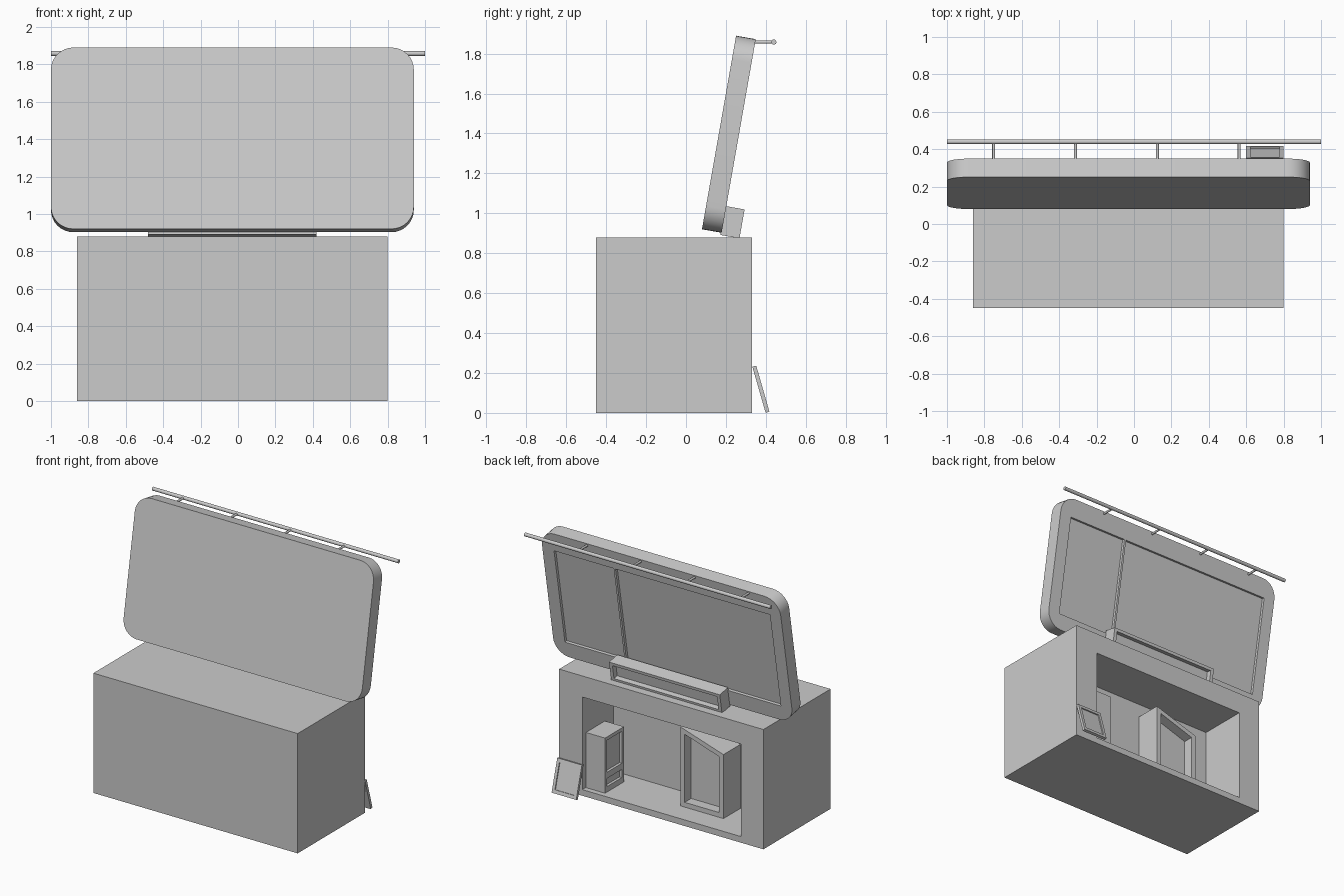
import bpy, bmesh, math
from mathutils import Vector

if "Cube" in bpy.data.objects:
    bpy.data.objects.remove(bpy.data.objects["Cube"])


def prism(name, profile, y0, y1):
    """Extrude an x/z outline from y0 to y1."""
    bm = bmesh.new()
    face = bm.faces.new([bm.verts.new((x, y0, z)) for x, z in profile])
    ext = bmesh.ops.extrude_face_region(bm, geom=[face])["geom"]
    verts = [g for g in ext if isinstance(g, bmesh.types.BMVert)]
    bmesh.ops.translate(bm, verts=verts, vec=(0, y1 - y0, 0))
    bmesh.ops.recalc_face_normals(bm, faces=bm.faces)
    mesh = bpy.data.meshes.new(name)
    bm.to_mesh(mesh)
    bm.free()
    ob = bpy.data.objects.new(name, mesh)
    bpy.context.collection.objects.link(ob)
    return ob


def rect(x0, x1, z0, z1):
    return [(x0, z0), (x1, z0), (x1, z1), (x0, z1)]


def rounded(x0, x1, z0, z1, r, n=8):
    pts = []
    for i, (cx, cz) in enumerate([(x1 - r, z1 - r), (x0 + r, z1 - r),
                                  (x0 + r, z0 + r), (x1 - r, z0 + r)]):
        for k in range(n + 1):
            a = math.pi / 2 * (i + k / n)
            pts.append((cx + r * math.cos(a), cz + r * math.sin(a)))
    return pts


def activate(ob):
    bpy.ops.object.select_all(action='DESELECT')
    ob.select_set(True)
    bpy.context.view_layer.objects.active = ob


def carve(ob, profile, y0, y1):
    """Cut a recess into ob, then discard the cutter."""
    cutter = prism("cutter", profile, y0, y1)
    cutter.hide_render = True
    mod = ob.modifiers.new("recess", 'BOOLEAN')
    mod.operation, mod.solver, mod.object = 'DIFFERENCE', 'EXACT', cutter
    activate(ob)
    bpy.ops.object.modifier_apply(modifier=mod.name)
    bpy.data.objects.remove(cutter)


def smooth(ob):
    activate(ob)
    bpy.ops.object.shade_smooth_by_angle(angle=math.radians(35))


def rod(name, a, b, r):
    a, b = Vector(a), Vector(b)
    bpy.ops.mesh.primitive_cylinder_add(vertices=16, radius=r, depth=(b - a).length,
                                        location=(a + b) / 2)
    ob = bpy.context.object
    ob.name = name
    ob.rotation_euler = (b - a).to_track_quat('Z', 'Y').to_euler()
    smooth(ob)


FLOOR, BACK = 0.045, -0.03

# Main block with a room-like niche open to the back
block = prism("main_block", rect(-0.86, 0.80, 0, 0.88), -0.45, 0.33)
carve(block, rect(-0.68, 0.612, FLOOR, 0.725), BACK, 0.5)

# Dispenser against the niche wall: window and tray on its side
machine = prism("dispenser", rect(0.455, 0.61, FLOOR, 0.45), 0.07, 0.29)
carve(machine, rect(0.40, 0.475, 0.19, 0.425), 0.095, 0.265)
carve(machine, rect(0.40, 0.475, 0.085, 0.145), 0.095, 0.265)

# Booth with a sloping roof and recessed front
booth = prism("sloped_booth", [(-0.42, FLOOR), (-0.07, FLOOR),
                               (-0.07, 0.625), (-0.42, 0.515)], BACK, 0.165)
carve(booth, [(-0.385, FLOOR + 0.035), (-0.105, FLOOR + 0.035),
              (-0.105, 0.58), (-0.385, 0.49)], 0.09, 0.3)

# Small framed board leaning on the back wall
board = prism("leaning_board", rect(0.60, 0.80, 0, 0.24), -0.02, 0)
carve(board, rect(0.622, 0.778, 0.025, 0.215), -0.008, 0.1)
board.location = (0, 0.418, 0.006)
board.rotation_euler.x = math.radians(16)

# Tilted sign panel with two shallow recesses on its back
panel = prism("sign_panel", rounded(-1.0, 0.94, 0, 0.985, 0.12), 0, 0.10)
carve(panel, rect(-0.91, 0.345, 0.115, 0.845), 0.08, 0.2)
carve(panel, rect(0.36, 0.845, 0.115, 0.845), 0.08, 0.2)
smooth(panel)

# Framed foot carrying the panel
foot = prism("sign_foot", rect(-0.48, 0.42, -0.012, 0.135), 0.095, 0.193)
carve(foot, rect(-0.455, 0.395, 0.01, 0.113), 0.155, 0.3)
for ob in (panel, foot):
    ob.location = (0, 0.08, 0.92)
    ob.rotation_euler.x = math.radians(-10)

# Lamp rail and its brackets
rod("lamp_rail", (-1, 0.44, 1.858), (1, 0.44, 1.858), 0.013)
for i in range(4):
    x = -0.75 + i * 0.4375
    rod(f"rail_bracket_{i + 1}", (x, 0.325, 1.858), (x, 0.44, 1.858), 0.008)
